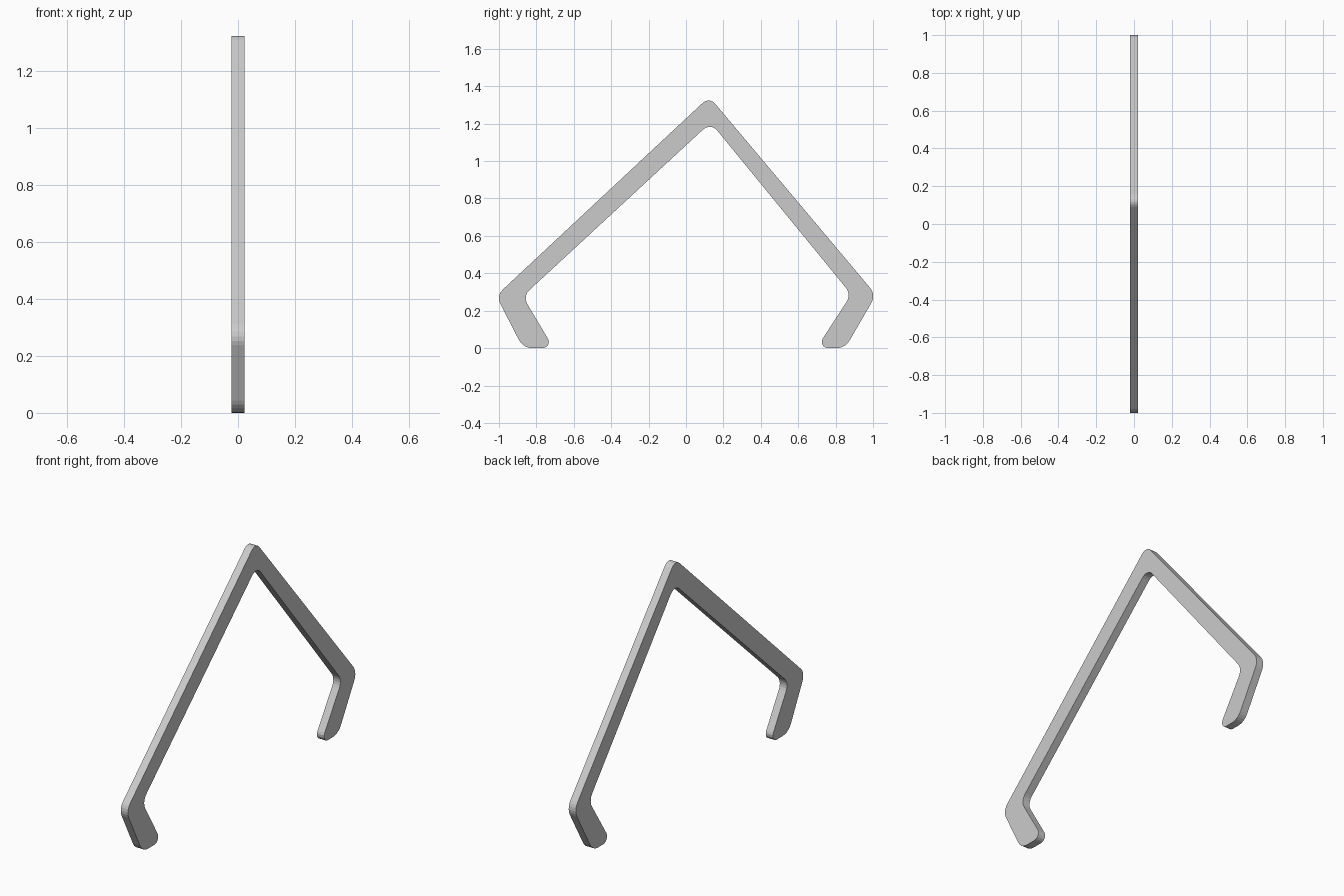
import bpy, bmesh
from math import sin, tan
from mathutils import Vector

if "Cube" in bpy.data.objects:
    bpy.data.objects.remove(bpy.data.objects["Cube"])

HALF_WIDTH = 0.022
SEGMENTS = 5

# Sharp corners of the side outline: y, z, fillet radius
corners = [
    (-0.871, 0.003, 0.08), (-0.708, 0.003, 0.033),  # left foot
    (-0.873, 0.28, 0.058),                        # left knee, inside
    (0.132, 1.209, 0.05),                         # peak, inside
    (0.884, 0.29, 0.06),                          # right knee, inside
    (0.698, 0.003, 0.033), (0.851, 0.003, 0.08),  # right foot
    (1.016, 0.2875, 0.07),                        # right knee, outside
    (0.1245, 1.347, 0.045),                       # peak, outside
    (-1.015, 0.283, 0.063),                       # left knee, outside
]


def fillet(prev, here, nxt, radius):
    """Points of a rounded corner."""
    a, b = (prev - here).normalized(), (nxt - here).normalized()
    half = a.angle(b) / 2
    reach = radius / tan(half)
    centre = here + (a + b).normalized() * radius / sin(half)
    start = (here + a * reach - centre).normalized()
    end = (here + b * reach - centre).normalized()
    return [centre + start.slerp(end, i / SEGMENTS) * radius
            for i in range(SEGMENTS + 1)]


# Rounded outline, resting on z = 0
pts = [Vector((0, y, z - 0.003)) for y, z, r in corners]
outline = []
for i, (y, z, r) in enumerate(corners):
    outline += fillet(pts[i - 1], pts[i], pts[(i + 1) % len(pts)], r)

# Extrude the outline across the width
bm = bmesh.new()
face = bm.faces.new([bm.verts.new((-HALF_WIDTH, p.y, p.z)) for p in outline])
ext = bmesh.ops.extrude_face_region(bm, geom=[face], use_keep_orig=True)
moved = [g for g in ext["geom"] if isinstance(g, bmesh.types.BMVert)]
bmesh.ops.translate(bm, verts=moved, vec=(2 * HALF_WIDTH, 0, 0))
bmesh.ops.recalc_face_normals(bm, faces=bm.faces)

mesh = bpy.data.meshes.new("bent_frame")
bm.to_mesh(mesh)
bm.free()
frame = bpy.data.objects.new("bent_frame", mesh)
bpy.context.collection.objects.link(frame)
